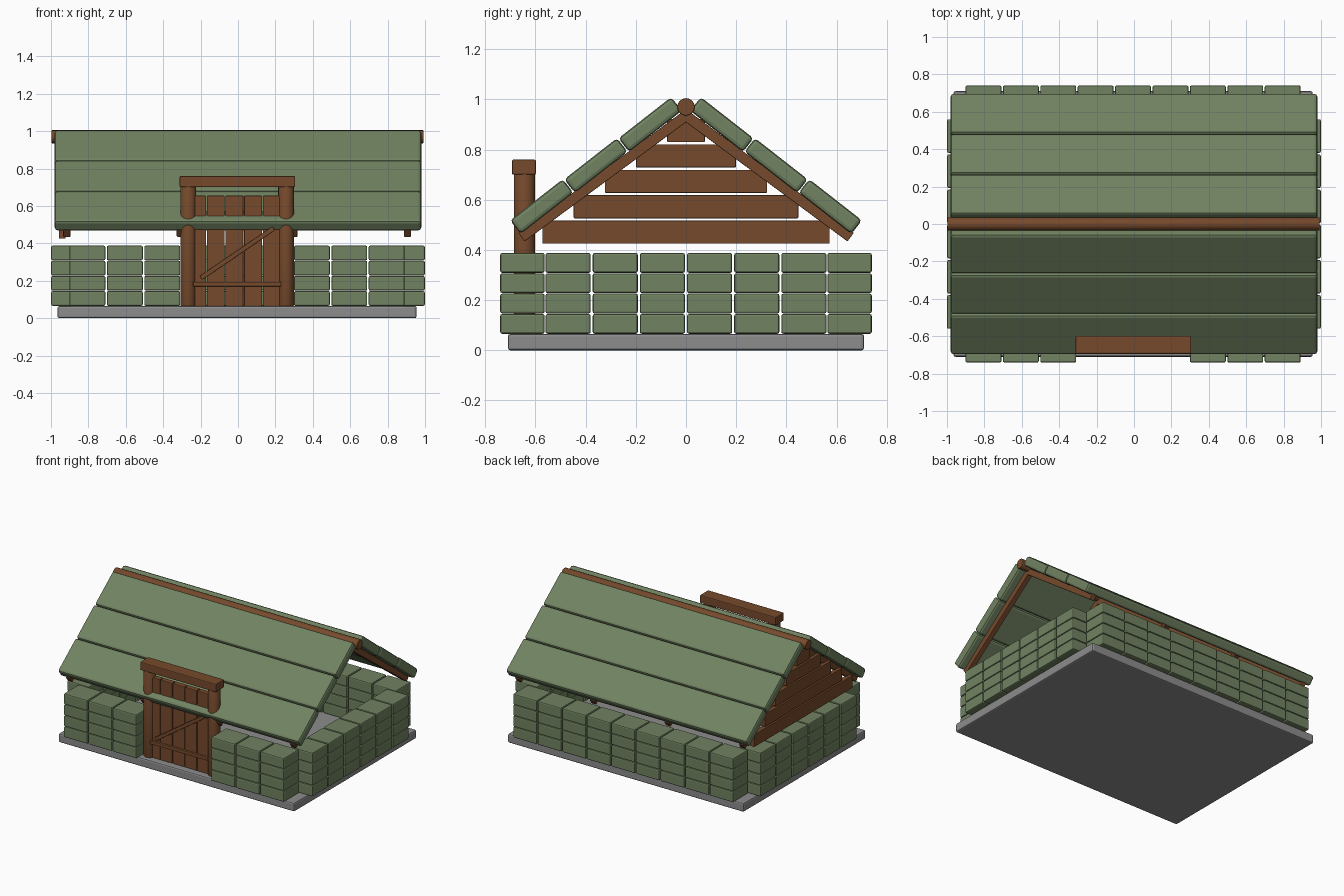
import bpy
import bmesh
import math
from mathutils import Matrix, Vector, Euler

cube = bpy.data.objects.get("Cube")
if cube:
    bpy.data.objects.remove(cube, do_unlink=True)


def material(name, rgb):
    mat = bpy.data.materials.new(name)
    mat.use_nodes = True
    color = (*rgb, 1)
    mat.diffuse_color = color
    mat.node_tree.nodes["Principled BSDF"].inputs["Base Color"].default_value = color
    return mat


GREEN = material("moss green", (0.165, 0.225, 0.12))
BROWN = material("timber brown", (0.18, 0.068, 0.025))
GREY = material("stone grey", (0.265, 0.265, 0.265))


def add_object(name, bm, mat, bevel=0.0):
    mesh = bpy.data.meshes.new(name)
    bm.to_mesh(mesh)
    bm.free()
    mesh.materials.append(mat)
    obj = bpy.data.objects.new(name, mesh)
    bpy.context.collection.objects.link(obj)
    if bevel:
        mod = obj.modifiers.new("Bevel", "BEVEL")
        mod.width = bevel
        mod.segments = 2
    return obj


def boxes(name, items, mat, bevel=0.0):
    """One object from boxes given as (centre, size, rotation)."""
    bm = bmesh.new()
    for centre, size, rot in items:
        matrix = Matrix.LocRotScale(Vector(centre), Euler(rot), Vector(size))
        bmesh.ops.create_cube(bm, size=1, matrix=matrix)
    return add_object(name, bm, mat, bevel)


def span(x, y, z):
    """Unrotated box item from its three (low, high) ranges."""
    ranges = (x, y, z)
    return ([(a + b) / 2 for a, b in ranges], [b - a for a, b in ranges], (0, 0, 0))


def cylinder(name, centre, radius, length, mat, sides, rot=(0, 0, 0), bevel=0.0):
    bm = bmesh.new()
    matrix = Matrix.LocRotScale(Vector(centre), Euler(rot), None)
    bmesh.ops.create_cone(bm, cap_ends=True, segments=sides, radius1=radius,
                          radius2=radius, depth=length, matrix=matrix)
    for face in bm.faces:
        face.smooth = len(face.verts) == 4
    return add_object(name, bm, mat, bevel)


MID = -0.005          # centre of the building in x
FLOOR = 0.065
ROW = 0.081           # brick course height

# Stone base
boxes("base_slab", [span((-0.965, 0.955), (-0.71, 0.71), (0, FLOOR))], GREY, 0.01)


# Brick walls: four courses of separate blocks
def wall(name, spots, size):
    items = [((x, y, FLOOR + ROW * (row + 0.5)), size, (0, 0, 0))
             for x, y in spots for row in range(4)]
    boxes(name, items, GREEN, 0.008)


columns = [MID + 0.2 * i for i in range(-4, 5)]
long_brick = (0.192, 0.177, 0.079)
wall("back_wall", [(x, 0.652) for x in columns], long_brick)
wall("front_wall", [(x, -0.652) for x in columns if abs(x) > 0.3], long_brick)
for name, x in (("left_wall", 0.91), ("right_wall", -0.91)):
    wall(name, [(x, 0.188 * (i - 2.5)) for i in range(6)], (0.177, 0.18, 0.079))

# Roof planks, rafters and ridge
PITCH = math.radians(38)
for name, side in (("back", 1), ("front", -1)):
    boxes(name + "_roof_planks",
          [((0, side * (0.143 + 0.216 * i), 0.9 - 0.1635 * i),
            (1.96, 0.267, 0.069), (-side * PITCH, 0, 0)) for i in range(3)],
          GREEN, 0.015)
    top, end = Vector((0, 0, 0.935)), Vector((0, side * 0.656, 0.451))
    run = end - top
    tilt = math.atan2(-run.z, abs(run.y))
    boxes(name + "_rafters",
          [((top + end) / 2 + Vector((MID + 0.607 * i, 0, 0)),
            (0.038, run.length, 0.042), (-side * tilt, 0, 0))
           for i in (-1.5, -0.5, 0.5, 1.5)],
          BROWN, 0.003)
cylinder("ridge_pole", (-0.003, 0, 0.97), 0.035, 1.99, BROWN, 16,
         (0, math.pi / 2, 0), 0.004)

# Stepped gable boards on one end only
gable = []
for i in range(5):
    half, z = 0.572 - 0.1243 * i, 0.471 + 0.1013 * i
    gable.append(span((-0.957, -0.922), (-half, half), (z - 0.046, z + 0.046)))
boxes("gable_boards", gable, BROWN, 0.003)

# Door frame
for name, x in (("right_door_post", -0.266), ("left_door_post", 0.257)):
    cylinder(name, (x, -0.644, 0.385), 0.042, 0.64, BROWN, 20, bevel=0.004)
boxes("door_lintel", [span((-0.312, 0.306), (-0.694, -0.598), (0.70, 0.76))], BROWN, 0.006)

# Door planks and bracing
boxes("door_planks",
      [span((-0.267 + 0.1 * i, -0.171 + 0.1 * i), (-0.664, -0.624), (FLOOR, 0.655))
       for i in range(5)], BROWN, 0.004)
start, stop = Vector((-0.198, 0, 0.215)), Vector((0.19, 0, 0.48))
brace = stop - start
middle = (start + stop) / 2
boxes("door_braces",
      [span((-0.24, 0.23), (-0.68, -0.66), (0.17, 0.194)),
       ((middle.x, -0.67, middle.z), (brace.length, 0.02, 0.024),
        (0, -math.atan2(brace.z, brace.x), 0))], BROWN, 0.003)
